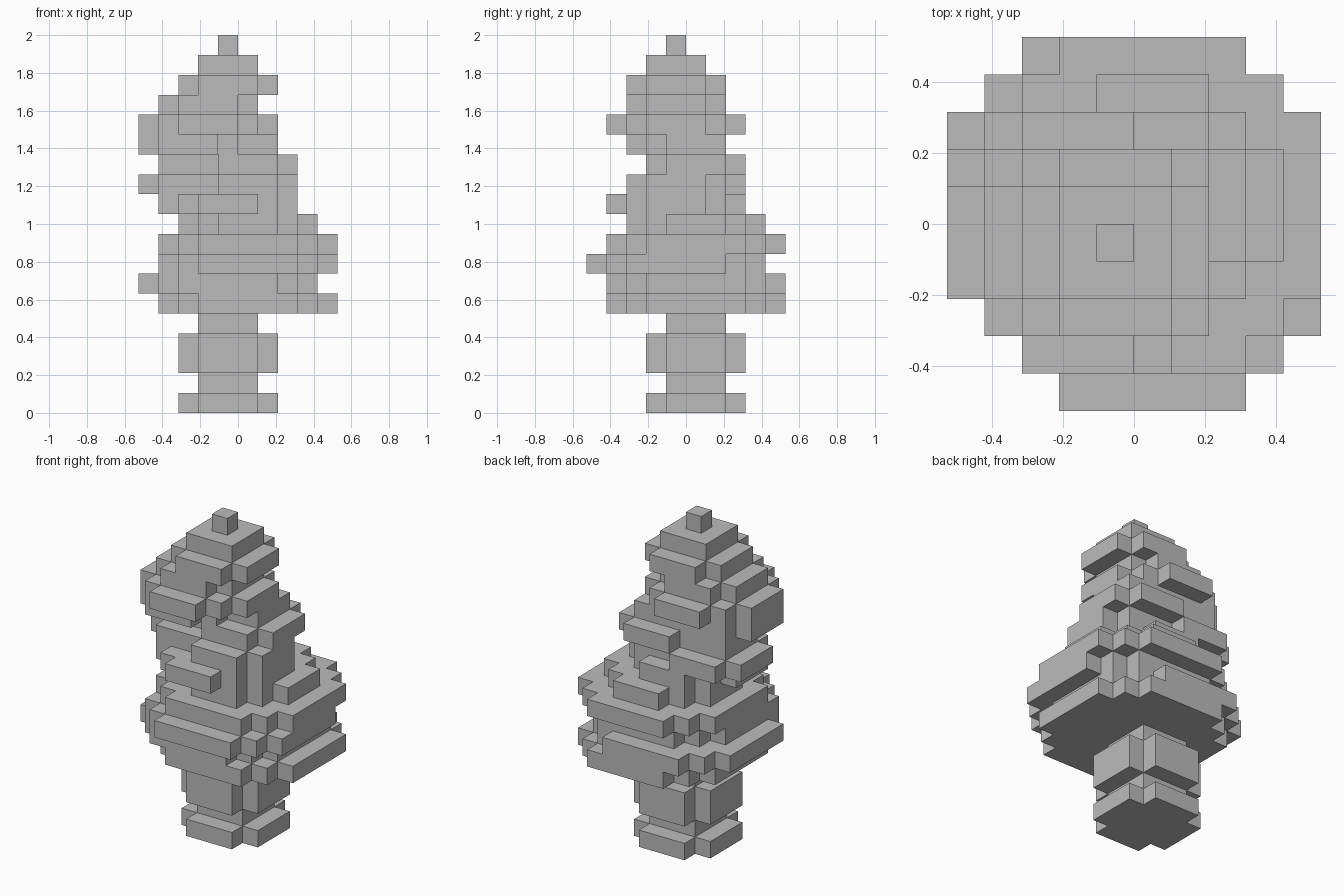
import bpy
import bmesh
from mathutils import Vector

cube = bpy.data.objects.get("Cube")
if cube:
    bpy.data.objects.remove(cube, do_unlink=True)

UNIT = 2 / 19  # edge of one block

grey = bpy.data.materials.new("plain grey")
grey.use_nodes = True
grey.diffuse_color = (0.5, 0.5, 0.5, 1)
grey.node_tree.nodes["Principled BSDF"].inputs["Base Color"].default_value = (0.5, 0.5, 0.5, 1)


def disc(level, radius, cx, cy):
    """Blocks of one stepped round layer."""
    span = range(-radius, radius + 1)
    return {(cx + i, cy + j, level) for i in span for j in span
            if i * i + j * j <= radius * (radius + 1)}


def stack(layers):
    return set().union(*(disc(*layer) for layer in layers))


# Layers are (level, radius, centre x, centre y)
parts = {
    "trunk": stack([(0, 2, -1, 0), (1, 1, -1, 0), (2, 2, -1, 0),
                    (3, 2, -1, 0), (4, 1, -1, 0)]),
    "lower_foliage": stack([(5, 4, 0, 0), (6, 4, -1, 0), (7, 4, 0, -1),
                            (8, 4, 0, 0), (9, 3, 0, 0), (10, 3, -1, -1),
                            (11, 2, 0, -1), (12, 2, 0, 0), (13, 1, 0, 0)]),
    "upper_foliage": stack([(11, 2, -3, 0), (12, 1, -3, 0), (13, 2, -3, -1),
                            (14, 3, -2, -1), (15, 2, -2, -1), (16, 2, -1, -1),
                            (17, 1, -1, -1), (18, 0, -1, -1)]),
}
parts["upper_foliage"] -= parts["lower_foliage"]
filled = set().union(*parts.values())


def build(name, cells):
    """Skin the blocks with only their exposed sides, then merge flat areas."""
    bm = bmesh.new()
    for cell in cells:
        centre = Vector(cell) + Vector((0.5, 0.5, 0.5))
        for axis in range(3):
            for sign in (-1, 1):
                n = Vector((0, 0, 0))
                n[axis] = sign
                if tuple(int(c + d) for c, d in zip(cell, n)) in filled:
                    continue
                u = Vector((0, 0, 0))
                u[(axis + 1) % 3] = 0.5
                v = n.cross(u)
                mid = centre + n * 0.5
                corners = (mid - u - v, mid + u - v, mid + u + v, mid - u + v)
                bm.faces.new([bm.verts.new(p * UNIT) for p in corners])
    bmesh.ops.remove_doubles(bm, verts=bm.verts, dist=UNIT / 100)
    bmesh.ops.dissolve_limit(bm, angle_limit=0.01, verts=bm.verts, edges=bm.edges)
    mesh = bpy.data.meshes.new(name)
    bm.to_mesh(mesh)
    bm.free()
    mesh.materials.append(grey)
    bpy.context.collection.objects.link(bpy.data.objects.new(name, mesh))


for part, blocks in parts.items():
    build(part, blocks)
